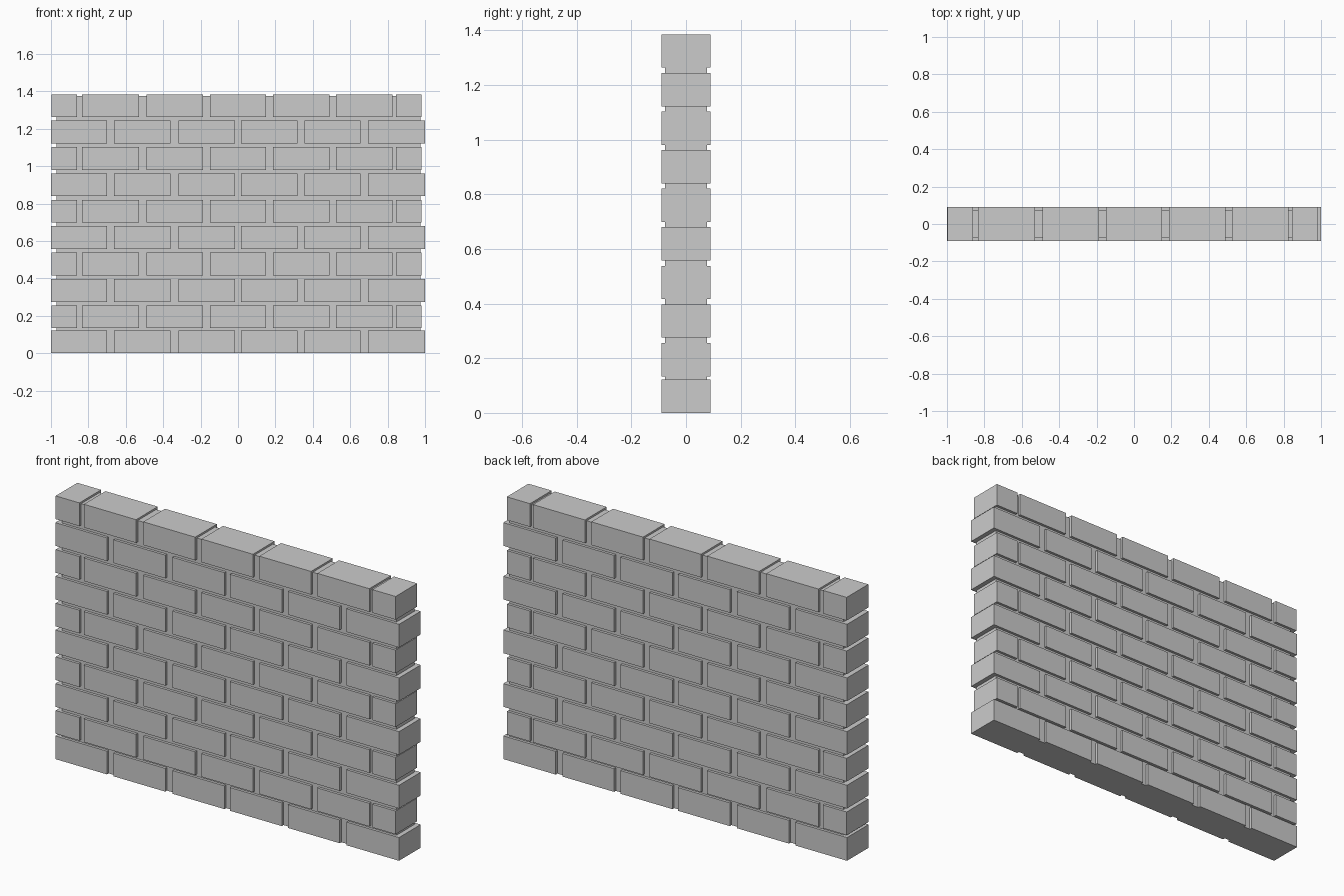
import bpy, bmesh
from mathutils import Matrix, Vector

if "Cube" in bpy.data.objects:
    bpy.data.objects.remove(bpy.data.objects["Cube"])


def add_box(bm, lo, hi):
    lo, hi = Vector(lo), Vector(hi)
    m = Matrix.Translation((lo + hi) / 2) @ Matrix.Diagonal((*(hi - lo), 1))
    bmesh.ops.create_cube(bm, size=1, matrix=m)


def make_object(name, boxes):
    bm = bmesh.new()
    for lo, hi in boxes:
        add_box(bm, lo, hi)
    mesh = bpy.data.meshes.new(name)
    bm.to_mesh(mesh)
    bm.free()
    bpy.context.collection.objects.link(bpy.data.objects.new(name, mesh))


HALF_DEPTH = 0.09
BRICK_HEIGHT = 0.122

# Brick spans along x for the two alternating courses
full_course = [(-1, -0.70), (-0.662, -0.36), (-0.318, -0.016),
               (0.016, 0.318), (0.355, 0.655), (0.695, 1)]
offset_course = [(-0.998, -0.86), (-0.834, -0.53), (-0.488, -0.186), (-0.15, 0.15),
                 (0.187, 0.488), (0.525, 0.827), (0.845, 0.98)]

# Bottom height of each course
bottoms = [0, 0.134] + [0.275 + 0.1411 * i for i in range(8)]

# Brick courses
for row, z in enumerate(bottoms):
    spans = offset_course if row % 2 else full_course
    make_object(f"brick_course_{row + 1}",
                [((x0, -HALF_DEPTH, z), (x1, HALF_DEPTH, z + BRICK_HEIGHT))
                 for x0, x1 in spans])

# Recessed mortar core
make_object("mortar", [((-0.97, -0.076, 0), (0.975, 0.076, 1.375))])
